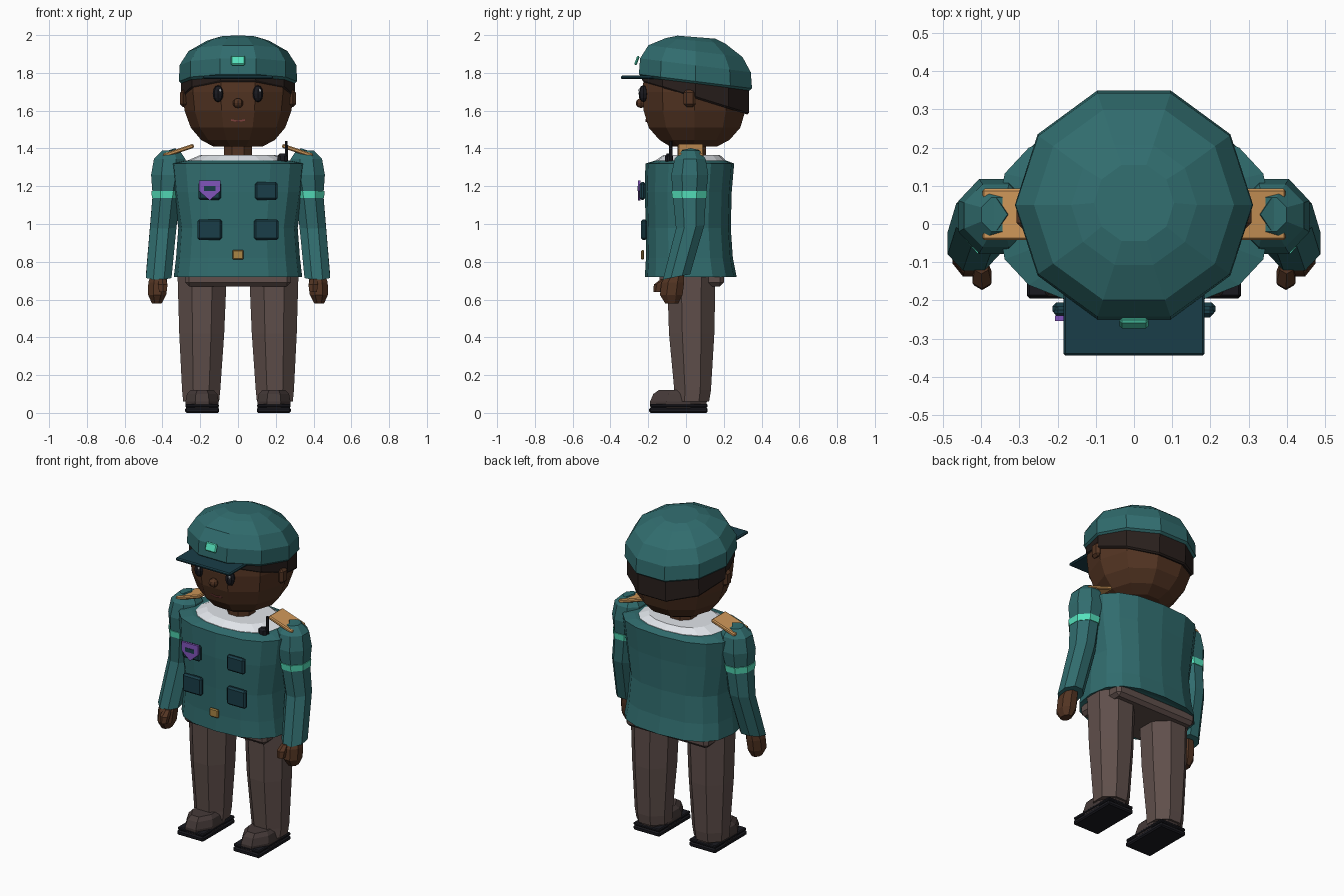
import bpy, bmesh, math
from mathutils import Matrix, Vector, Euler

COL = {
    "teal": (0.030, 0.150, 0.155), "navy": (0.010, 0.048, 0.065), "skin": (0.085, 0.034, 0.016),
    "hair": (0.022, 0.014, 0.012), "trousers": (0.115, 0.078, 0.070), "shoe": (0.060, 0.042, 0.040),
    "black": (0.010, 0.010, 0.014), "orange": (0.62, 0.31, 0.10), "mint": (0.09, 0.75, 0.50),
    "purple": (0.22, 0.09, 0.50), "white": (0.75, 0.78, 0.82), "gold": (0.40, 0.24, 0.06),
    "lip": (0.20, 0.05, 0.045),
}
MATS = {}
for key, rgb in COL.items():
    MATS[key] = bpy.data.materials.new(key)
    MATS[key].diffuse_color = (*rgb, 1)


def finish(bm, name, col):
    bmesh.ops.recalc_face_normals(bm, faces=bm.faces)
    me = bpy.data.meshes.new(name)
    bm.to_mesh(me)
    bm.free()
    ob = bpy.data.objects.new(name, me)
    bpy.context.collection.objects.link(ob)
    me.materials.append(MATS[col])
    return ob


def loft(name, col, rings, n=8, flat=True, power=2.0, slopes=None):
    """rings: (cx, cy, z, rx, ry); flat puts a face (not a vertex) to the axes."""
    bm = bmesh.new()
    k = 1 / math.cos(math.pi / n) if flat else 1
    loops = []
    for j, (cx, cy, z, rx, ry) in enumerate(rings):
        loop = []
        for i in range(n):
            a = 2 * math.pi * (i + (0.5 if flat else 0)) / n
            c, s = math.cos(a), math.sin(a)
            x = math.copysign(abs(c) ** (2 / power), c) * rx * k
            y = math.copysign(abs(s) ** (2 / power), s) * ry * k
            loop.append(bm.verts.new((cx + x, cy + y, z + (slopes[j] * y if slopes else 0))))
        loops.append(loop)
    for a, b in zip(loops, loops[1:]):
        for i in range(n):
            bm.faces.new((a[i], a[(i + 1) % n], b[(i + 1) % n], b[i]))
    bm.faces.new(loops[0])
    bm.faces.new(loops[-1])
    return finish(bm, name, col)


def box(name, col, loc, size, rot=(0, 0, 0), bevel=0.006):
    bm = bmesh.new()
    bmesh.ops.create_cube(bm, size=1, matrix=Matrix.Diagonal((*size, 1)))
    if bevel:
        bmesh.ops.bevel(bm, geom=bm.edges[:], offset=bevel, segments=1, affect='EDGES')
    bm.transform(Matrix.Translation(loc) @ Euler(rot).to_matrix().to_4x4())
    return finish(bm, name, col)


def ball(name, col, loc, size, u=8, v=6):
    bm = bmesh.new()
    bmesh.ops.create_uvsphere(bm, u_segments=u, v_segments=v, radius=1)
    bm.transform(Matrix.Translation(loc) @ Matrix.Diagonal((*size, 1)))
    return finish(bm, name, col)


def plate(name, col, pts, depth, matrix):
    """Extruded outline in local xy, thickness along local z."""
    bm = bmesh.new()
    f = bm.faces.new([bm.verts.new((x, y, -depth / 2)) for x, y in pts])
    r = bmesh.ops.extrude_face_region(bm, geom=[f])
    bmesh.ops.translate(bm, vec=(0, 0, depth), verts=[g for g in r["geom"] if isinstance(g, bmesh.types.BMVert)])
    bm.transform(matrix)
    return finish(bm, name, col)


# Head, hair and neck
loft("head", "skin", [(0, 0.04, 1.41, 0.13, 0.13), (0, 0.045, 1.445, 0.195, 0.195), (0, 0.045, 1.51, 0.25, 0.255),
                      (0, 0.045, 1.60, 0.283, 0.283), (0, 0.045, 1.70, 0.295, 0.29), (0, 0.045, 1.80, 0.285, 0.28)],
     10, False)
loft("hair", "hair", [(0, 0.05, 1.665, 0.293, 0.288), (0, 0.05, 1.675, 0.302, 0.297), (0, 0.05, 1.77, 0.302, 0.3)],
     10, False, slopes=(-0.31, -0.31, -0.12))
loft("neck", "skin", [(0, 0.03, 1.32, 0.075, 0.075), (0, 0.03, 1.43, 0.075, 0.075)])

# Cap with brim and badge
loft("cap", "teal", [(0, 0.05, 1.742, 0.300, 0.300), (0, 0.05, 1.755, 0.312, 0.315), (0, 0.05, 1.84, 0.310, 0.308),
                     (0, 0.05, 1.915, 0.262, 0.262), (0, 0.05, 1.97, 0.165, 0.165), (0, 0.055, 1.989, 0.105, 0.105)],
     10, False, slopes=[-0.125] * 4 + [-0.09, -0.08])
box("cap_brim", "navy", (0, -0.235, 1.776), (0.37, 0.22, 0.018))
box("cap_badge", "mint", (0, -0.26, 1.865), (0.075, 0.014, 0.052), (-0.35, 0, 0))

# Face
ball("nose", "skin", (0, -0.238, 1.64), (0.028, 0.028, 0.026))
for s in (-1, 1):
    ball("eye", "black", (s * 0.105, -0.226, 1.69), (0.029, 0.025, 0.045))
    ball("eye_highlight", "white", (s * 0.105 + 0.011, -0.247, 1.708), (0.007, 0.006, 0.009), 6, 4)
    box("ear", "skin", (s * 0.29, 0.02, 1.665), (0.035, 0.065, 0.09), bevel=0.015)
    box("mouth", "lip", (s * 0.018, -0.208, 1.547), (0.038, 0.012, 0.008), (0, -s * 0.2, 0), 0)

# Jacket and shirt
loft("jacket", "teal", [(0, 0.02, 0.735, 0.30, 0.20), (0, 0.025, 0.72, 0.34, 0.243), (0, 0.018, 0.82, 0.328, 0.230),
                        (0, 0.012, 0.98, 0.316, 0.225), (0, 0.012, 1.17, 0.345, 0.230), (0, 0.02, 1.32, 0.36, 0.235),
                        (0, 0.025, 1.335, 0.285, 0.19)], 16, False, 2.6)
loft("shirt", "white", [(0, 0.025, 1.31, 0.285, 0.19), (0, 0.025, 1.337, 0.265, 0.185), (0, 0.03, 1.365, 0.20, 0.15)],
     16, False, 2.3)
box("pelvis", "trousers", (0, 0.03, 0.71), (0.56, 0.34, 0.08), bevel=0.02)

# Front pockets, chest badge and buckle
for s in (-1, 1):
    box("chest_pocket", "navy", (s * 0.15, -0.23, 1.175), (0.118, 0.03, 0.095), bevel=0.01)
    box("lower_pocket", "navy", (s * 0.15, -0.222, 0.97), (0.128, 0.032, 0.11), bevel=0.01)
plate("chest_badge", "purple", [(-0.057, 0.05), (0.057, 0.05), (0.057, -0.005), (0, -0.055), (-0.057, -0.005)],
      0.014, Matrix.Translation((-0.15, -0.247, 1.18)) @ Matrix.Rotation(math.pi / 2, 4, 'X'))
box("badge_inset", "navy", (-0.15, -0.254, 1.188), (0.06, 0.006, 0.024), bevel=0)
box("buckle", "gold", (0, -0.23, 0.837), (0.06, 0.016, 0.052))

# Shoulder radio
loft("radio", "black", [(0.235, -0.09, 1.32, 0.018, 0.016), (0.235, -0.09, 1.335, 0.027, 0.02),
                        (0.235, -0.09, 1.36, 0.027, 0.02), (0.235, -0.09, 1.372, 0.014, 0.012)])
loft("radio_antenna", "black", [(0.256, -0.08, 1.33, 0.009, 0.009), (0.256, -0.08, 1.44, 0.007, 0.007)], 6)

for s in (-1, 1):
    # Sleeve, armband and hand
    loft("sleeve", "teal", [(s * 0.355, 0.025, 1.39, 0.045, 0.045), (s * 0.362, 0.022, 1.345, 0.083, 0.082),
                            (s * 0.367, 0.02, 1.26, 0.093, 0.098), (s * 0.378, 0.018, 1.155, 0.074, 0.088),
                            (s * 0.396, 0.022, 0.985, 0.070, 0.075), (s * 0.42, -0.05, 0.72, 0.068, 0.072)],
         slopes=[0, 0, 0, 0, 0.12, 0.2])
    loft("armband", "mint", [(s * 0.379, 0.018, 1.138, 0.077, 0.091), (s * 0.376, 0.018, 1.176, 0.082, 0.095)])
    loft("hand", "skin", [(s * 0.42, -0.055, 0.735, 0.04, 0.045), (s * 0.425, -0.07, 0.69, 0.05, 0.06),
                          (s * 0.428, -0.078, 0.625, 0.048, 0.06), (s * 0.43, -0.075, 0.58, 0.026, 0.035)])
    loft("thumb", "skin", [(s * 0.40, -0.11, 0.71, 0.018, 0.018), (s * 0.398, -0.14, 0.68, 0.025, 0.026),
                           (s * 0.398, -0.15, 0.64, 0.02, 0.02)], 6)

    # Epaulet with diamond
    tilt = s * 0.32
    box("epaulet", "orange", (s * 0.315, 0.025, 1.388), (0.17, 0.135, 0.022), (0, tilt, 0))
    plate("epaulet_diamond", "teal", [(0.032, 0), (0, 0.045), (-0.032, 0), (0, -0.045)], 0.012,
          Matrix.Translation((s * 0.36, 0.025, 1.386)) @ Matrix.Rotation(tilt, 4, 'Y'))

    # Trouser leg
    loft("trouser_leg", "trousers", [(s * 0.195, 0.03, 0.06, 0.095, 0.092), (s * 0.195, 0.035, 0.12, 0.101, 0.097),
                                     (s * 0.192, 0.03, 0.42, 0.119, 0.120), (s * 0.19, 0.028, 0.73, 0.130, 0.128)])
    # Shoe and sole
    loft("shoe", "shoe", [(s * 0.19, -0.04, 0.02, 0.085, 0.148), (s * 0.19, -0.04, 0.06, 0.088, 0.15),
                          (s * 0.19, -0.035, 0.10, 0.080, 0.138), (s * 0.19, -0.03, 0.12, 0.062, 0.115)])
    box("shoe_welt", "black", (s * 0.19, -0.038, 0.038), (0.178, 0.305, 0.018), bevel=0.005)
    box("sole", "black", (s * 0.19, -0.04, 0.014), (0.18, 0.31, 0.028), bevel=0.007)
